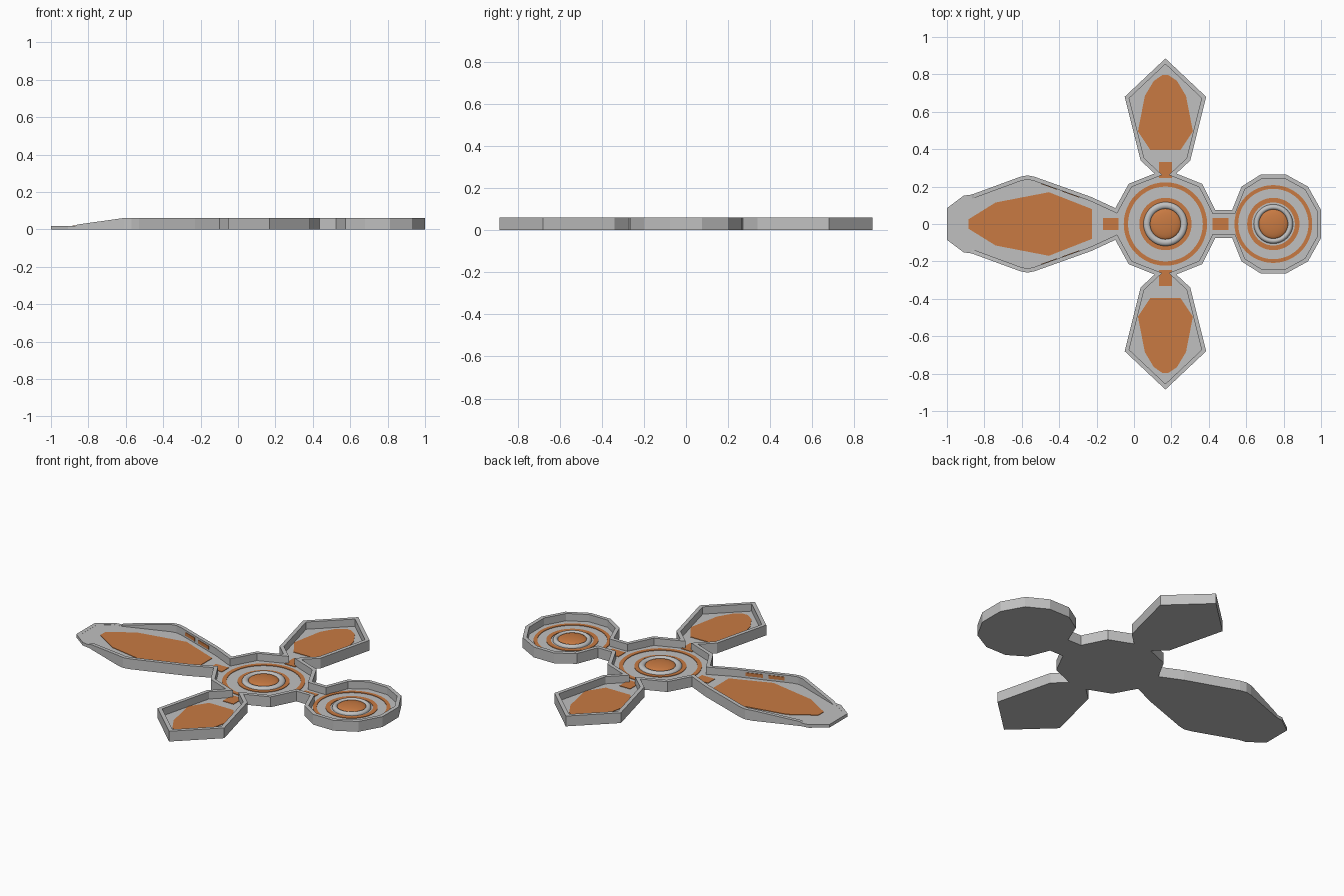
import bpy, bmesh, math
from mathutils import Vector

if "Cube" in bpy.data.objects:
    bpy.data.objects.remove(bpy.data.objects["Cube"], do_unlink=True)

FLOOR, RIM, WALL = 0.018, 0.061, 0.022
HUB_X, DISC_X = 0.168, 0.745


def material(name, rgb):
    mat = bpy.data.materials.new(name)
    mat.use_nodes = True
    mat.diffuse_color = (*rgb, 1)
    mat.node_tree.nodes["Principled BSDF"].inputs["Base Color"].default_value = (*rgb, 1)
    return mat


grey = material("light grey", (0.53, 0.53, 0.53))
orange = material("burnt orange", (0.58, 0.195, 0.055))


def finish(name, bm, mat, smooth=False):
    bmesh.ops.recalc_face_normals(bm, faces=bm.faces)
    mesh = bpy.data.meshes.new(name)
    bm.to_mesh(mesh)
    bm.free()
    mesh.materials.append(mat)
    obj = bpy.data.objects.new(name, mesh)
    bpy.context.collection.objects.link(obj)
    if smooth:
        bpy.ops.object.select_all(action='DESELECT')
        obj.select_set(True)
        bpy.context.view_layer.objects.active = obj
        bpy.ops.object.shade_smooth_by_angle(angle=math.radians(40))
    return obj


def plate(name, points, z=FLOOR, thick=0.003):
    """Thin painted panel lying on the floor."""
    bm = bmesh.new()
    face = bm.faces.new([bm.verts.new((x, y, z - 0.001)) for x, y in points])
    top = bmesh.ops.extrude_face_region(bm, geom=[face])["geom"]
    moved = [v for v in top if isinstance(v, bmesh.types.BMVert)]
    bmesh.ops.translate(bm, verts=moved, vec=(0, 0, thick + 0.001))
    return finish(name, bm, orange)


def lathe(name, profile, x, mat, steps=48):
    """Spin an (r, z) profile around a vertical axis at x."""
    bm = bmesh.new()
    verts = [bm.verts.new((r, 0, z)) for r, z in profile]
    edges = [bm.edges.new(pair) for pair in zip(verts, verts[1:])]
    bmesh.ops.spin(bm, geom=verts + edges, cent=(0, 0, 0), axis=(0, 0, 1),
                   angle=math.tau, steps=steps, use_duplicate=False)
    bmesh.ops.remove_doubles(bm, verts=bm.verts, dist=0.0004)
    bmesh.ops.translate(bm, verts=bm.verts, vec=(x, 0, 0))
    return finish(name, bm, mat, smooth=True)


def mirrored(half):
    return half + [(x, -y) for x, y in reversed(half)]


def inset(points, dist):
    """Move a clockwise outline inward with mitred corners."""
    result = []
    for i, p in enumerate(points):
        p = Vector(p)
        a = (p - Vector(points[i - 1])).normalized()
        b = (Vector(points[(i + 1) % len(points)]) - p).normalized()
        na, nb = Vector((a.y, -a.x)), Vector((b.y, -b.x))
        result.append(p + (na + nb) * dist / (1 + na.dot(nb)))
    return result


# Tray: plan outline, back half from the left tip to the right disc
half = [(-1, 0.085), (-0.91, 0.152), (-0.87, 0.157), (-0.86, 0.16), (-0.61, 0.252),
        (-0.57, 0.26), (-0.53, 0.252), (-0.23, 0.145), (-0.1, 0.085), (-0.028, 0.215),
        (0.11, 0.27), (0.035, 0.34), (-0.05, 0.68), (HUB_X, 0.885), (0.386, 0.68),
        (0.301, 0.34), (0.226, 0.27), (0.364, 0.215), (0.435, 0.075), (0.525, 0.075),
        (0.575, 0.2), (0.678, 0.265), (0.812, 0.265), (0.93, 0.2), (1, 0.075)]
outline = mirrored(half)
inner = inset(outline, WALL)


def rim_height(x):
    if x < -0.865:
        return FLOOR + 0.0005
    return min(RIM, 0.026 + (x + 0.86) / 0.25 * (RIM - 0.026))


bm = bmesh.new()
base = [bm.verts.new((x, y, 0)) for x, y in outline]
rim_out = [bm.verts.new((x, y, rim_height(x))) for x, y in outline]
rim_in = [bm.verts.new((p.x, p.y, rim_height(o[0]))) for p, o in zip(inner, outline)]
floor = [bm.verts.new((p.x, p.y, FLOOR)) for p in inner]
for low, high in ((base, rim_out), (rim_out, rim_in), (rim_in, floor)):
    for i in range(len(low)):
        j = (i + 1) % len(low)
        bm.faces.new((low[i], low[j], high[j], high[i]))
bm.faces.new(base)
bm.faces.new(floor)
finish("tray", bm, grey)

# Floor panels on the three arms
plate("long_arm_panel", mirrored([(-0.885, 0.025), (-0.74, 0.115), (-0.455, 0.17), (-0.225, 0.08)]))
petal = [(0.015, 0.797), (0.062, 0.765), (0.11, 0.685), (0.147, 0.495), (0.08, 0.395)]
petal += [(-x, y) for x, y in reversed(petal)]
for side, name in ((1, "back"), (-1, "front")):
    plate(name + "_arm_panel", [(HUB_X + x, side * y) for x, y in petal])
    plate(name + "_neck_panel", [(HUB_X - 0.035, side * 0.245), (HUB_X + 0.035, side * 0.245),
                                 (HUB_X + 0.035, side * 0.332), (HUB_X - 0.035, side * 0.332)])
for name, x0, x1 in (("left", 0.42, 0.505), ("right", -0.167, -0.083)):
    plate(name + "_neck_panel", mirrored([(x0, 0.032), (x1, 0.032)]))

# Small panels on the inner walls of the long arm
a, b = inner[6], inner[7]
for side, name in ((1, "back"), (-1, "front")):
    for n, (t0, t1) in enumerate(((0.14, 0.42), (0.52, 0.82))):
        p, q = a.lerp(b, t0), a.lerp(b, t1)
        inward = Vector((b.y - a.y, a.x - b.x)).normalized() * 0.003
        bm = bmesh.new()
        rows = [[bm.verts.new((c.x, side * c.y, z)) for c in (p, q, q + inward, p + inward)]
                for z in (0.03, 0.05)]
        for i in range(4):
            j = (i + 1) % 4
            bm.faces.new((rows[0][i], rows[0][j], rows[1][j], rows[1][i]))
        bm.faces.new(rows[0])
        bm.faces.new(rows[1])
        finish(f"{name}_wall_panel_{n + 1}", bm, orange)


# Ring sets: flat painted rings, a rounded collar and a low dome
def ring_set(name, x, outer, collar):
    for label, (r0, r1) in (("outer", outer), ("inner", (0.115, 0.14))):
        z = FLOOR + 0.003
        lathe(f"{name}_{label}_ring", [(r0, FLOOR), (r0, z), (r1, z), (r1, FLOOR)], x, orange)
    mid, rad = sum(collar) / 2, (collar[1] - collar[0]) / 2
    arc = [math.pi * i / 8 for i in range(9)]
    lathe(name + "_collar", [(mid + rad * math.cos(t), FLOOR + 0.016 * math.sin(t)) for t in arc], x, grey)
    r = collar[0] + 0.003
    lathe(name + "_dome", [(r * math.cos(t / 2), FLOOR + 0.004 + 0.018 * math.sin(t / 2)) for t in arc],
          x, orange)


ring_set("hub", HUB_X, (0.2, 0.223), (0.08, 0.118))
ring_set("disc", DISC_X, (0.188, 0.208), (0.076, 0.105))
